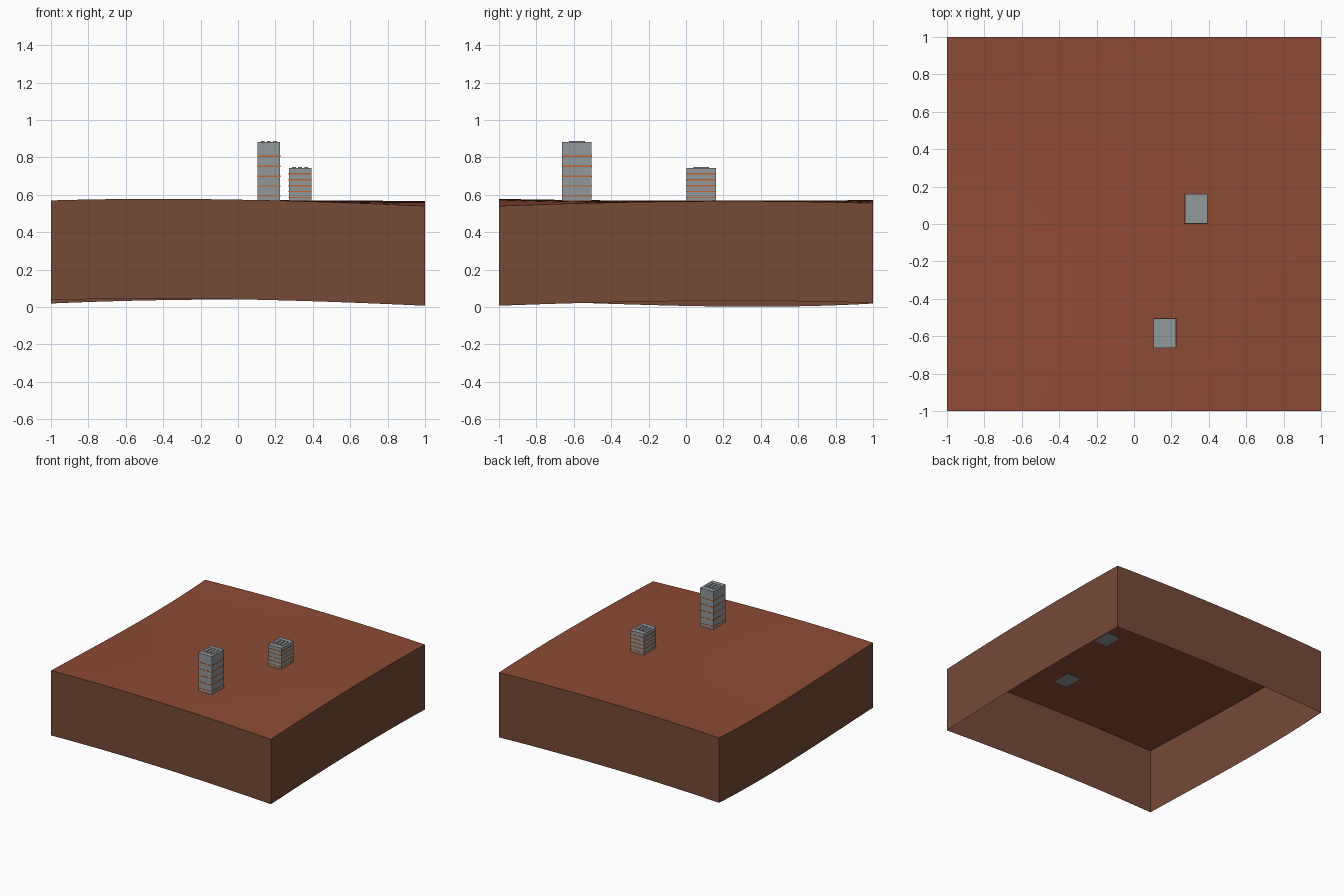
import bpy
import bmesh
from mathutils import Matrix, Vector

if "Cube" in bpy.data.objects:
    bpy.data.objects.remove(bpy.data.objects["Cube"], do_unlink=True)


def material(name, rgb):
    mat = bpy.data.materials.new(name)
    mat.use_nodes = True
    color = (*rgb, 1.0)
    mat.diffuse_color = color
    mat.node_tree.nodes["Principled BSDF"].inputs["Base Color"].default_value = color
    return mat


RED_SOIL = material("red soil", (0.27, 0.07, 0.035))
BROWN_EARTH = material("brown earth", (0.18, 0.067, 0.039))
CONCRETE = material("grey concrete", (0.29, 0.315, 0.33))
ORANGE = material("orange trim", (0.55, 0.13, 0.025))

# Height profiles of the four terrain borders, sampled evenly from -1 to 1
FRONT = (0.570, 0.578, 0.566, 0.540)
BACK = (0.552, 0.571, 0.571, 0.555)
LEFT_SIDE = (0.570, 0.548, 0.535, 0.552)
RIGHT_SIDE = (0.540, 0.560, 0.566, 0.555)
SKIRT_DEPTH = 0.533


def cubic(heights, t):
    """Cubic curve through four evenly spaced heights, t in 0..1."""
    total = 0.0
    for i, h in enumerate(heights):
        weight = 1.0
        for j in range(4):
            if j != i:
                weight *= (3 * t - j) / (i - j)
        total += h * weight
    return total


def ground(x, y):
    """Surface blended between the four border curves."""
    u, v = (x + 1) / 2, (y + 1) / 2
    across = (1 - v) * cubic(FRONT, u) + v * cubic(BACK, u)
    along = (1 - u) * cubic(LEFT_SIDE, v) + u * cubic(RIGHT_SIDE, v)
    corners = ((1 - u) * (1 - v) * FRONT[0] + u * (1 - v) * FRONT[3]
               + (1 - u) * v * BACK[0] + u * v * BACK[3])
    dip = 0.06 * u * (1 - u) * v * (1 - v)
    return across + along - corners - dip


def finish(bm, name, materials):
    mesh = bpy.data.meshes.new(name)
    bm.to_mesh(mesh)
    bm.free()
    for mat in materials:
        mesh.materials.append(mat)
    obj = bpy.data.objects.new(name, mesh)
    bpy.context.collection.objects.link(obj)
    return obj


def add_box(bm, low, high, index=0):
    low, high = Vector(low), Vector(high)
    matrix = Matrix.Translation((low + high) / 2) @ Matrix.Diagonal((*(high - low), 1))
    verts = bmesh.ops.create_cube(bm, size=1, matrix=matrix)["verts"]
    for face in {f for v in verts for f in v.link_faces}:
        face.material_index = index


# Rolling ground with an open-bottomed skirt that follows its borders
bm = bmesh.new()
bmesh.ops.create_grid(bm, x_segments=32, y_segments=32, size=1)
for v in bm.verts:
    v.co.z = ground(v.co.x, v.co.y)
border = [e for e in bm.edges if e.is_boundary]
skirt = bmesh.ops.extrude_edge_only(bm, edges=border)["geom"]
for item in skirt:
    if isinstance(item, bmesh.types.BMVert):
        item.co.z -= SKIRT_DEPTH
    elif isinstance(item, bmesh.types.BMFace):
        item.material_index = 1
bmesh.ops.recalc_face_normals(bm, faces=bm.faces)
bm.normal_update()
if sum(f.normal.z for f in bm.faces) < 0:
    bmesh.ops.reverse_faces(bm, faces=bm.faces)
terrain = finish(bm, "terrain_block", [RED_SOIL, BROWN_EARTH])
bpy.ops.object.select_all(action="DESELECT")
terrain.select_set(True)
bpy.context.view_layer.objects.active = terrain
bpy.ops.object.shade_smooth_by_angle(angle=0.6)


def tower(name, x, y, top, first_band, band_gap):
    half_x, half_y = 0.06, 0.079
    roof = top - 0.005
    base = ground(x, y) - 0.002

    # Main block
    bm = bmesh.new()
    add_box(bm, (x - half_x, y - half_y, base), (x + half_x, y + half_y, roof))
    finish(bm, name + "_walls", [CONCRETE])

    # Orange floor bands wrapping the walls
    bm = bmesh.new()
    out = 0.0015
    for i in range(5):
        z = first_band + i * band_gap
        add_box(bm, (x - half_x - out, y - half_y - out, z - 0.0035),
                (x + half_x + out, y + half_y + out, z + 0.0035))
    finish(bm, name + "_floor_bands", [ORANGE])

    # Three low slabs on the roof
    bm = bmesh.new()
    for offset in (-0.033, 0, 0.033):
        add_box(bm, (x + offset - 0.01, y - 0.042, roof - 0.002),
                (x + offset + 0.01, y + 0.042, top))
    finish(bm, name + "_roof_slabs", [CONCRETE])


tower("tall_tower", 0.165, -0.583, 0.888, 0.594, 0.053)
tower("short_tower", 0.332, 0.081, 0.748, 0.586, 0.0315)
